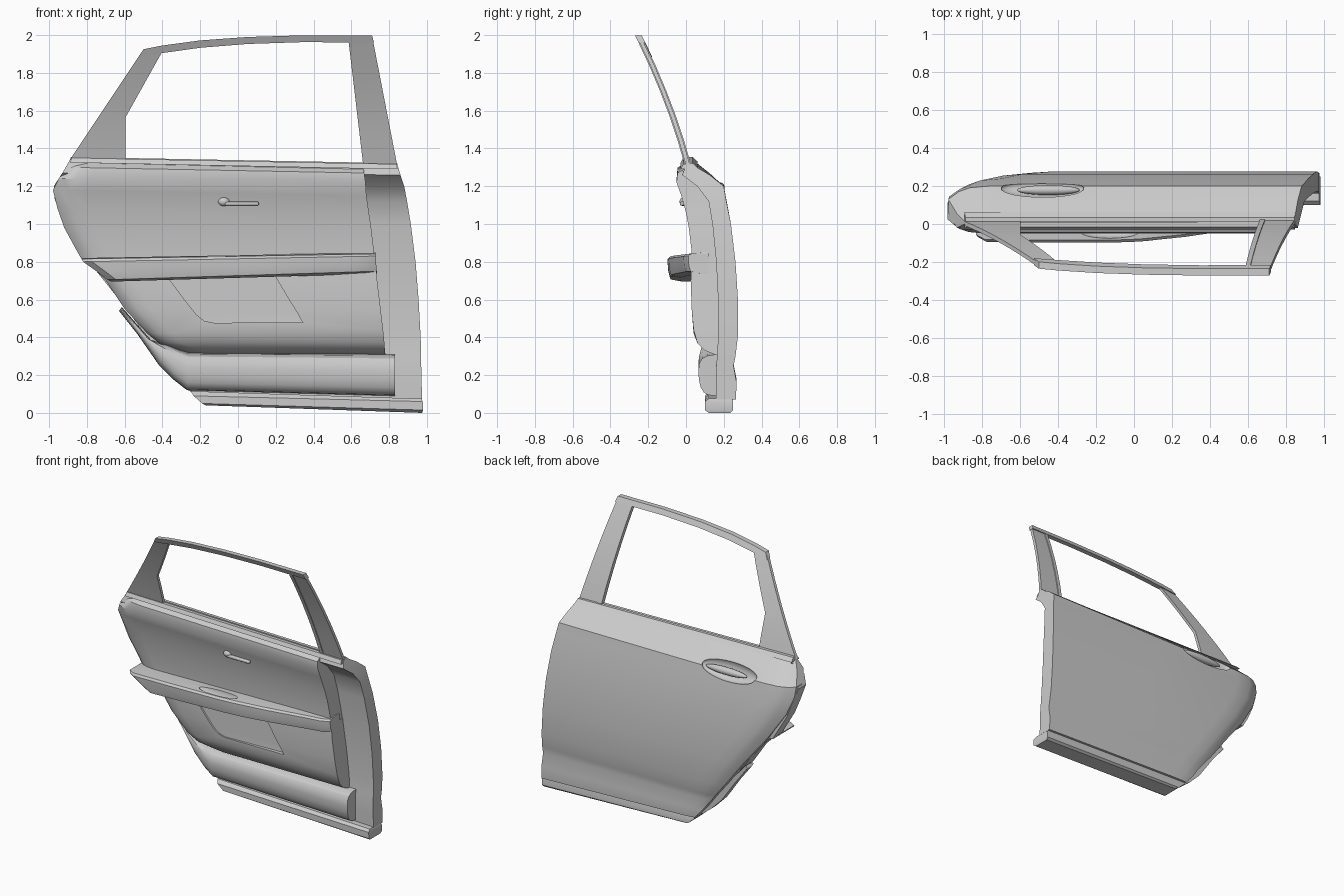
import bpy, bmesh, math
from mathutils import Vector


def slab(name, F, B):
    """Closed body between a front and a back point grid."""
    bm = bmesh.new()
    f = [[bm.verts.new(p) for p in r] for r in F]
    b = [[bm.verts.new(p) for p in r] for r in B]
    n, m = len(f), len(f[0])
    for g in (f, b):
        for i in range(n - 1):
            for j in range(m - 1):
                bm.faces.new((g[i][j], g[i][j + 1], g[i + 1][j + 1], g[i + 1][j]))
    for i in range(n - 1):
        for j in (0, m - 1):
            bm.faces.new((f[i][j], f[i + 1][j], b[i + 1][j], b[i][j]))
    for j in range(m - 1):
        for i in (0, n - 1):
            bm.faces.new((f[i][j], f[i][j + 1], b[i][j + 1], b[i][j]))
    bmesh.ops.recalc_face_normals(bm, faces=bm.faces)
    me = bpy.data.meshes.new(name)
    bm.to_mesh(me)
    bm.free()
    ob = bpy.data.objects.new(name, me)
    bpy.context.collection.objects.link(ob)
    return ob


def panel(name, rows, cols=((0, 0, 0), (1, 0, 0))):
    """rows: (xl, zl, xr, zr, y_front, y_back); cols: (t, front shift, back shift)."""
    F, B = [], []
    for xl, zl, xr, zr, yf, yb in rows:
        fr, br = [], []
        for t, df, db in cols:
            x, z = xl + (xr - xl) * t, zl + (zr - zl) * t
            y = yf + df
            fr.append((x, y, z))
            br.append((x, max(yb + db * min(1, z), y + .015), z))
        F.append(fr)
        B.append(br)
    return slab(name, F, B)


def frame(name, pairs, thick, shift=0, n=5):
    """Strip between outer and inner edge, lying on the curved window surface."""
    def y(z):
        t = (z - 1.31) / .69
        return -.265 * t + .08 * t * (1 - t) + shift
    F, B = [], []
    for a, b in zip(pairs, pairs[1:]):
        for k in range(n + 1):
            if k == n and b is not pairs[-1]:
                continue
            q = [a[i] + (b[i] - a[i]) * k / n for i in range(4)]
            pts = [(q[0], q[1]), (q[2], q[3])]
            F.append([(x, y(z), z) for x, z in pts])
            B.append([(x, y(z) + thick, z) for x, z in pts])
    return slab(name, F, B)


def blob(name, loc, scale, rot=(0, 0, 0)):
    bpy.ops.mesh.primitive_uv_sphere_add(segments=32, ring_count=16, location=loc, rotation=rot)
    ob = bpy.context.object
    ob.name = name
    ob.scale = scale
    return ob


def cut(ob, cutter):
    cutter.hide_render = True
    mod = ob.modifiers.new("cut", 'BOOLEAN')
    mod.object = cutter
    mod.solver = 'EXACT'
    bpy.context.view_layer.update()
    bpy.context.view_layer.objects.active = ob
    bpy.ops.object.modifier_apply(modifier=mod.name)
    bpy.data.objects.remove(cutter)


# Outer door shell with rear taper
shell = panel("door_shell", [
    (-.89, 1.34, .845, 1.31, 0, .04), (-.93, 1.27, .86, 1.26, -.02, .125),
    (-.975, 1.2, .88, 1.2, .06, .2), (-.97, 1.13, .895, 1.12, .12, .214),
    (-.92, 1, .915, 1, .14, .238), (-.79, .8, .94, .8, .16, .262),
    (-.63, .6, .956, .6, .17, .275), (-.48, .4, .967, .4, .17, .274),
    (-.40, .3, .97, .3, .165, .262), (-.37, .26, .97, .25, .16, .252),
    (-.31, .18, .972, .16, .16, .268), (-.25, .11, .975, .07, .16, .264)],
    [(0, 0, -.07), (.03, 0, -.03), (.06, 0, -.01), (.12, 0, 0), (.5, 0, 0), (1, 0, 0)])
cut(shell, blob("cup_cutter", (-.48, .185, 1.205), (.22, .045, .07), (math.radians(25), 0, 0)))
blob("outer_handle", (-.45, .178, 1.195), (.165, .026, .026), (0, 0, 0))

# Sill strip
panel("sill_strip", [
    (-.25, .115, .972, .075, .12, .245), (-.235, .09, .978, .06, .10, .25),
    (-.19, .05, .98, .015, .10, .25), (-.17, .04, .975, 0, .12, .235)])

# Inner trim, upper and lower
edge = [(0, .05, 0), (.02, .025, 0), (.05, .008, 0), (.1, 0, 0), (1, 0, 0)]
panel("upper_trim", [
    (-.88, 1.325, .665, 1.29, -.01, .02), (-.90, 1.3, .668, 1.27, -.045, .03),
    (-.95, 1.24, .675, 1.22, -.05, .06), (-.98, 1.18, .68, 1.15, -.025, .11),
    (-.955, 1.08, .693, 1.06, 0, .15), (-.92, .98, .705, .98, .015, .16),
    (-.86, .87, .718, .87, .028, .18), (-.82, .8, .725, .8, .03, .18)], edge)
lower = panel("lower_trim", [
    (-.80, .8, .727, .8, .03, .19), (-.70, .7, .737, .7, .025, .19),
    (-.60, .55, .755, .55, .03, .19), (-.48, .42, .768, .44, .04, .19),
    (-.42, .37, .775, .37, .06, .19), (-.30, .33, .778, .33, .1, .19),
    (-.28, .315, .78, .31, .15, .19)], edge)
cut(lower, panel("pocket_cutter", [
    (-.38, .73, .19, .735, -.1, .065), (-.28, .595, .27, .6, -.1, .065),
    (-.22, .52, .32, .52, -.1, .065), (-.18, .488, .335, .49, -.1, .065),
    (-.13, .477, .345, .478, -.1, .065)], [(0, 0, -.04), (1, 0, 0)]))

# Armrest with pull cup
arm = panel("armrest", [
    (-.82, .82, .728, .848, -.03, .12), (-.83, .815, .73, .842, -.085, .12),
    (-.82, .8, .73, .83, -.098, .12), (-.75, .75, .732, .78, -.095, .12),
    (-.69, .705, .735, .75, -.085, .12), (-.67, .695, .735, .737, -.03, .12)],
    [(0, .03, 0), (.03, .004, 0), (.2, 0, 0), (.45, 0, 0), (.55, .006, 0), (.7, .03, 0),
     (.9, .075, 0), (.96, .085, 0), (1, .11, 0)])
cut(arm, blob("pull_cutter", (-.13, -.042, .85), (.16, .035, .07)))

# Lower storage bulge, lofted along its bent path
profile = [(0, .16), (.03, .115), (.1, .085), (.22, .07), (.4, .066), (.6, .068),
           (.8, .078), (.92, .095), (.98, .12), (1, .16)]
sections = [(-.615, .56, -.63, .54, .05), (-.46, .385, -.535, .42, .03), (-.38, .365, -.42, .255, .01),
            (-.31, .335, -.34, .175, 0), (-.26, .318, -.27, .12, 0), (.83, .31, .83, .09, 0)]


def bulge_grid(back):
    return [[(a + (c - a) * s, .195 if back else y + d, b + (e - b) * s) for s, y in profile]
            for a, b, c, e, d in sections]


slab("storage_bulge", bulge_grid(False), bulge_grid(True))

# Window frame: pillars, top rail, glass channel
frame("rear_pillar", [(-.89, 1.34, -.595, 1.335), (-.74, 1.565, -.595, 1.565),
                      (-.51, 1.91, -.405, 1.905)], .022)
frame("front_pillar", [(.845, 1.3, .668, 1.305), (.713, 1.98, .588, 1.97)], .022)
frame("glass_channel", [(.69, 1.31, .663, 1.31), (.61, 1.97, .585, 1.97)], .034, -.006)
frame("top_rail", [(-.5, 1.925, -.525, 1.885), (-.4, 1.945, -.4, 1.905), (-.2, 1.972, -.2, 1.933),
                   (.05, 1.99, .05, 1.953), (.35, 1.999, .35, 1.963), (.71, 1.997, .72, 1.96)],
      .036, -.006, 2)

# Belt line seals
panel("outer_belt_seal", [(-.885, 1.355, .843, 1.322, .012, .035), (-.89, 1.33, .847, 1.298, .012, .062)])
panel("inner_belt_seal", [(-.88, 1.35, .84, 1.317, -.015, .008), (-.89, 1.325, .845, 1.29, -.028, .008)])

# Inside door lever
blob("lever_pivot", (-.075, -.012, 1.118), (.03, .022, .023))
bpy.ops.mesh.primitive_cube_add(size=1, location=(.02, -.02, 1.108))
lever = bpy.context.object
lever.name = "inner_lever"
lever.scale = (.18, .026, .02)
bpy.ops.object.transform_apply(location=False, rotation=False, scale=True)
bev = lever.modifiers.new("round", 'BEVEL')
bev.width, bev.segments = .007, 3

# Smooth shading with sharp edges kept
for ob in bpy.context.scene.objects:
    ob.select_set(True)
bpy.context.view_layer.objects.active = shell
bpy.ops.object.shade_smooth_by_angle(angle=math.radians(30))
